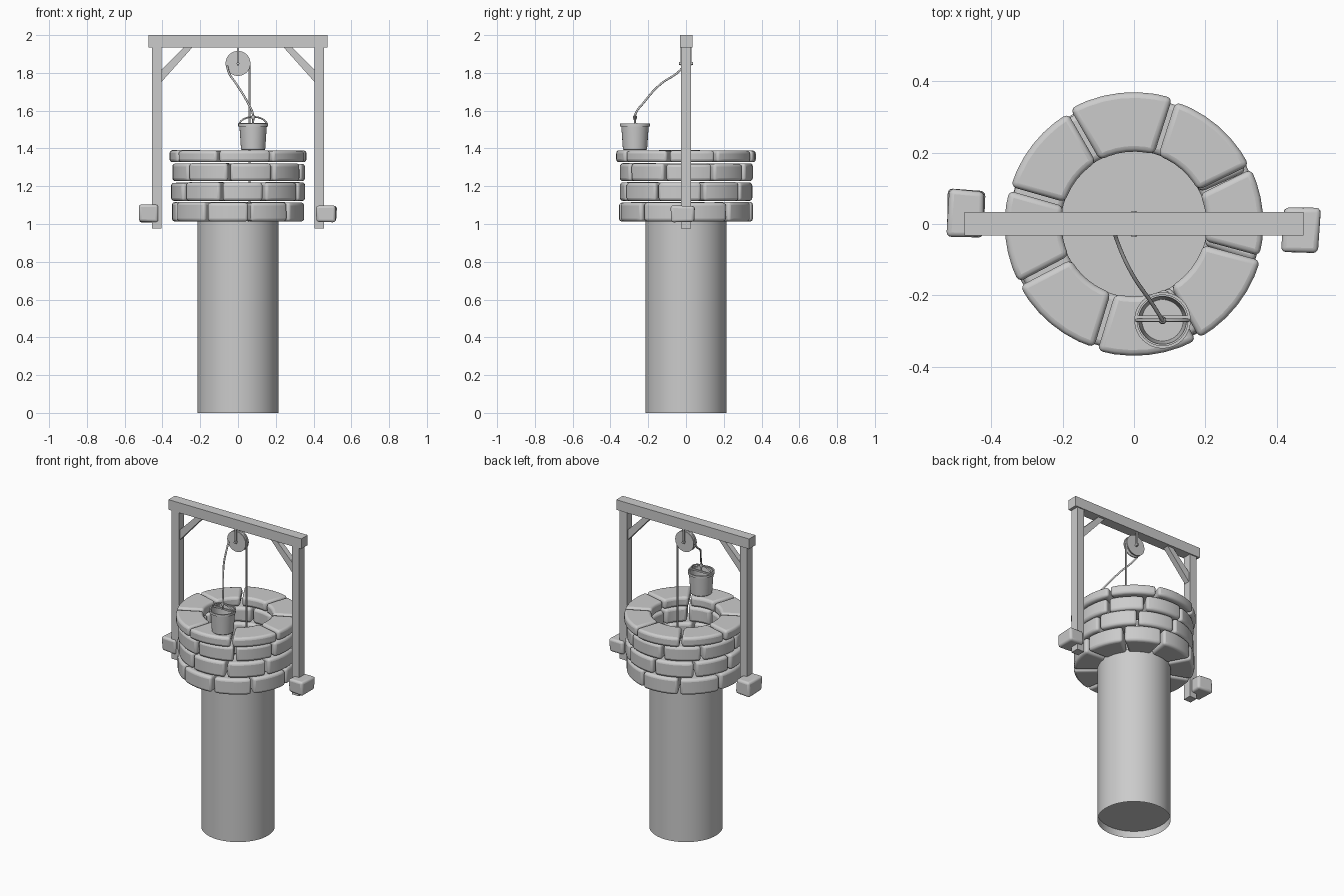
import bpy, bmesh, math, random
from math import sin, cos, radians, pi
from mathutils import Vector, Matrix

if "Cube" in bpy.data.objects:
    bpy.data.objects.remove(bpy.data.objects["Cube"])

random.seed(4)


def finish(name, bm, smooth=None, bevel=0, segments=3):
    bmesh.ops.recalc_face_normals(bm, faces=bm.faces[:])
    me = bpy.data.meshes.new(name)
    bm.to_mesh(me)
    bm.free()
    ob = bpy.data.objects.new(name, me)
    bpy.context.collection.objects.link(ob)
    if bevel:
        mod = ob.modifiers.new("Bevel", 'BEVEL')
        mod.width, mod.segments, mod.limit_method = bevel, segments, 'ANGLE'
    if smooth:
        bpy.ops.object.select_all(action='DESELECT')
        bpy.context.view_layer.objects.active = ob
        ob.select_set(True)
        bpy.ops.object.shade_smooth_by_angle(angle=radians(smooth))
    return ob


def box(name, lo, hi, rot=0, jitter=0, **kw):
    lo, hi = Vector(lo), Vector(hi)
    bm = bmesh.new()
    bmesh.ops.create_cube(bm, size=1)
    for v in bm.verts:
        v.co = Vector([a * b for a, b in zip(v.co, hi - lo)])
        v.co += Vector([random.uniform(-jitter, jitter) for _ in range(3)])
        v.co = Matrix.Rotation(rot, 3, 'Z') @ v.co + (lo + hi) / 2
    return finish(name, bm, **kw)


def prism(name, xz, y):
    bm = bmesh.new()
    f = bm.faces.new([bm.verts.new((x, -y, z)) for x, z in xz])
    ext = bmesh.ops.extrude_face_region(bm, geom=[f])['geom']
    for v in ext:
        if isinstance(v, bmesh.types.BMVert):
            v.co.y = y
    return finish(name, bm)


def lathe(name, profile, loc=(0, 0, 0), tilt=None, steps=48, closed=False):
    bm = bmesh.new()
    vs = [bm.verts.new((r, 0, z)) for r, z in profile]
    es = [bm.edges.new(p) for p in zip(vs, vs[1:])]
    if closed:
        es.append(bm.edges.new((vs[-1], vs[0])))
    bmesh.ops.spin(bm, geom=vs + es, cent=(0, 0, 0), axis=(0, 0, 1),
                   angle=2 * pi, steps=steps, use_duplicate=False)
    bmesh.ops.remove_doubles(bm, verts=bm.verts[:], dist=1e-5)
    if tilt:
        bm.transform(Matrix.Rotation(pi / 2, 4, tilt))
    ob = finish(name, bm, smooth=35)
    ob.location = loc
    return ob


def tube(name, pts, r, smooth_path=True):
    cu = bpy.data.curves.new(name, 'CURVE')
    cu.dimensions, cu.bevel_depth, cu.bevel_resolution = '3D', r, 2
    cu.use_fill_caps = True
    sp = cu.splines.new('BEZIER')
    sp.bezier_points.add(len(pts) - 1)
    for b, p in zip(sp.bezier_points, pts):
        b.co = p
        b.handle_left_type = b.handle_right_type = 'AUTO' if smooth_path else 'VECTOR'
    ob = bpy.data.objects.new(name, cu)
    bpy.context.collection.objects.link(ob)
    return ob


def stone_row(name, z0, z1, r0, r1, count, start):
    # ring of wedge blocks, all in one mesh
    bm = bmesh.new()
    n, step = 6, 360 / count
    cuts = [start + i * step + (random.uniform(-2, 2) if i else 0) for i in range(count)]
    cuts.append(start + 360)
    for a, b in zip(cuts, cuts[1:]):
        ro, zt = r1 + random.uniform(-.005, .004), z1 + random.uniform(-.004, .001)
        prev = None
        for i in range(n + 1):
            t = i / n
            ang = radians(a + (b - a) * t)
            off = .006 * (1 - 2 * t)          # parallel mortar gap
            ring = []
            for r, z in ((r0, z0), (ro, z0), (ro, zt), (r0, zt)):
                q = ang + off / r
                ring.append(bm.verts.new((r * cos(q), r * sin(q), z)))
            if prev:
                for k in range(4):
                    bm.faces.new((prev[k], prev[k - 1], ring[k - 1], ring[k]))
            if i in (0, n):
                bm.faces.new(ring)
            prev = ring
    return finish(name, bm, smooth=40, bevel=.016)


# well shaft and water
lathe("well_shaft", [(.215, 0), (.215, 1.03)], steps=64)
lathe("water_surface", [(0, .045), (.214, .045)], steps=64)

# stone wall
stone_row("stone_row_1", 1.013, 1.117, .205, .352, 9, -80)
stone_row("stone_row_2", 1.122, 1.222, .205, .352, 9, -66.4)
stone_row("stone_row_3", 1.227, 1.322, .205, .352, 9, -98)
stone_row("stone_row_4", 1.327, 1.391, .203, .366, 8, -107)

# timber frame
box("top_beam", (-.475, -.032, 1.935), (.475, .034, 2.0))
for s, side in ((-1, "left"), (1, "right")):
    box(side + "_post", (s * .43 - .026, -.027, .975), (s * .43 + .026, .027, 1.94))
    prism(side + "_brace", [(s * x, z) for x, z in
                            ((.24, 1.937), (.285, 1.937), (.407, 1.815), (.407, 1.75))], .018)
box("left_foot_stone", (-.522, -.035, 1.01), (-.42, .095, 1.1), rot=-.04, jitter=.004,
    smooth=40, bevel=.014)
box("right_foot_stone", (.417, -.08, 1.01), (.52, .048, 1.095), rot=-.04, jitter=.004,
    smooth=40, bevel=.014)

# pulley with grooved wheel, axle and hanger straps
lathe("pulley_wheel", [(0, -.016), (.066, -.016), (.066, -.010), (.056, -.003), (.056, .003),
                       (.066, .010), (.066, .016), (0, .016)], (0, 0, 1.85), 'X')
lathe("pulley_axle", [(0, -.036), (.007, -.036), (.007, .036), (0, .036)],
      (0, 0, 1.85), 'X', steps=16)
for s, side in ((-1, "front"), (1, "back")):
    box(side + "_pulley_strap", (-.006, s * .024 - .004, 1.84), (.006, s * .024 + .004, 1.94))

# rope: slack end to the bucket, over the wheel, then down the well
tube("bucket_rope", [(.08, -.27, 1.535), (.08, -.27, 1.575), (.05, -.222, 1.645),
                     (-.008, -.135, 1.74), (-.05, -.04, 1.805), (-.06, 0, 1.85)], .0055)
tube("wheel_rope", [(.06 * cos(radians(a)), 0, 1.85 + .06 * sin(radians(a)))
                    for a in range(180, -1, -30)], .0055)
tube("well_rope", [(.06, 0, 1.85), (.06, 0, .045)], .0055, False)
lathe("rope_knot", [(0, .014), (.008, .01), (.011, 0), (.008, -.01), (0, -.014)],
      (.08, -.27, 1.565), steps=16)

# bucket
at = (.08, -.27, 1.391)
lathe("bucket_body", [(0, 0), (.06, 0), (.064, .004), (.073, .135), (.067, .135),
                      (.058, .01), (0, .01)], at)
lathe("bucket_rim", [(.071, .126), (.079, .126), (.079, .14), (.071, .14)], at, closed=True)
tube("bucket_handle", [(.08 + .074 * cos(radians(a)), -.27, 1.522 + .045 * sin(radians(a)))
                       for a in range(0, 181, 20)], .0045)
box("bucket_crossbar", (.006, -.267, 1.525), (.154, -.257, 1.535))
